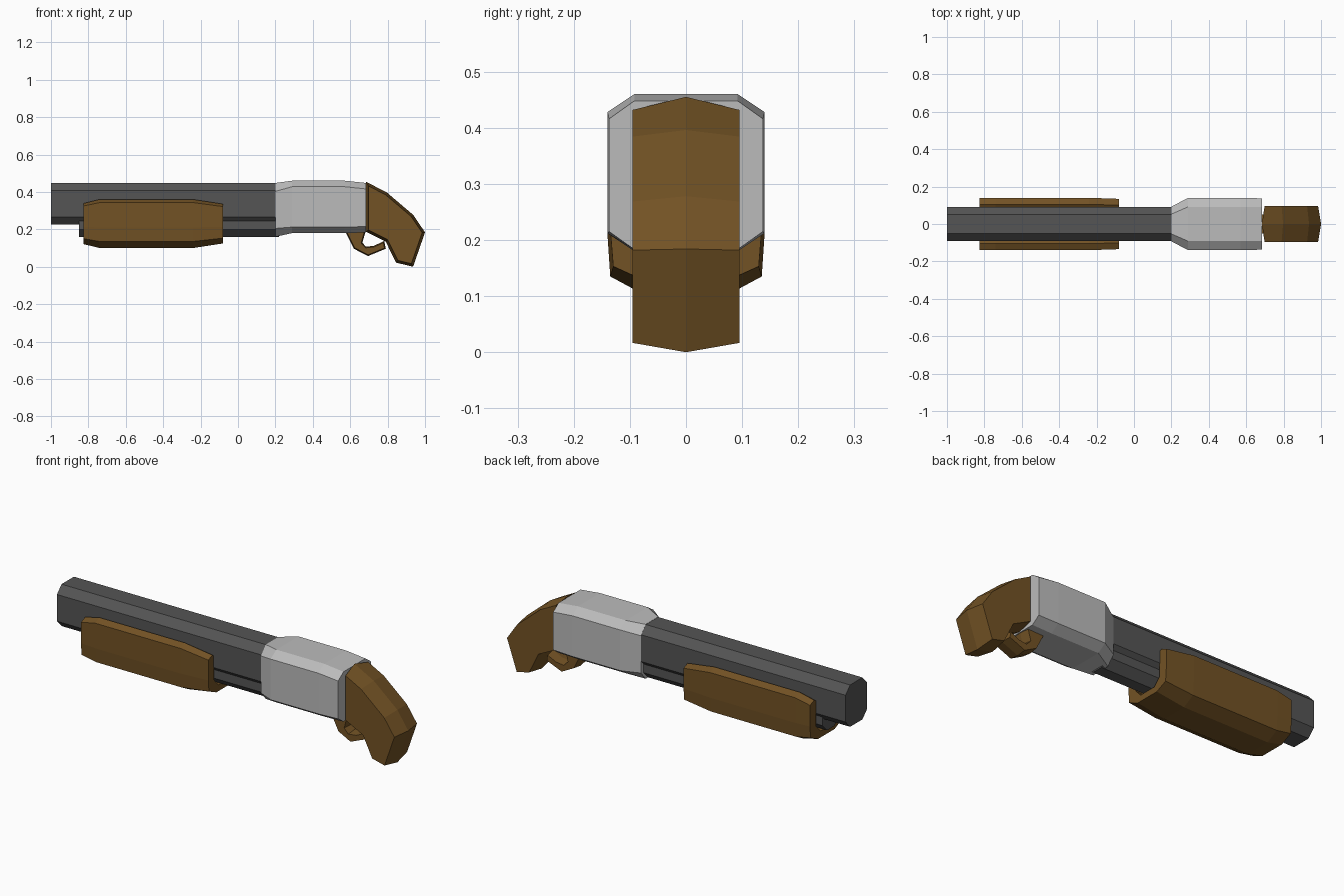
import bpy, bmesh
from mathutils import Vector

if "Cube" in bpy.data.objects:
    bpy.data.objects.remove(bpy.data.objects["Cube"])


def material(name, color):
    m = bpy.data.materials.new(name)
    m.diffuse_color = (*color, 1)
    m.use_nodes = True
    m.node_tree.nodes["Principled BSDF"].inputs["Base Color"].default_value = m.diffuse_color
    return m


wood = material("wood", (0.17, 0.085, 0.018))
dark = material("dark_steel", (0.09, 0.09, 0.09))
light = material("light_steel", (0.5, 0.5, 0.5))


def loft(name, rings, mat):
    """Bridge equal-length rings of points and cap both ends."""
    bm = bmesh.new()
    vs = [[bm.verts.new(p) for p in r] for r in rings]
    n = len(vs[0])
    for a, b in zip(vs, vs[1:]):
        for i in range(n):
            j = (i + 1) % n
            bm.faces.new((a[i], a[j], b[j], b[i]))
    bm.faces.new(vs[0])
    bm.faces.new(vs[-1][::-1])
    bmesh.ops.recalc_face_normals(bm, faces=bm.faces)
    me = bpy.data.meshes.new(name)
    bm.to_mesh(me)
    bm.free()
    me.materials.append(mat)
    ob = bpy.data.objects.new(name, me)
    bpy.context.collection.objects.link(ob)
    return ob


def mirrored(x, half):
    """Ring at x from one half of a (y, z) profile."""
    full = half + [(-y, z) for y, z in reversed(half)]
    return [(x, y, z) for y, z in full]


def chamfered(x, w, z0, z1, cy, cz):
    """Octagonal ring: half width w, bottom z0, top z1, chamfer cy by cz."""
    return mirrored(x, [(w - cy, z0), (w, z0 + cz), (w, z1 - cz), (w - cy, z1)])


def ridged(name, outline, width, bevel, mat):
    """Side outline given thickness, with a raised ridge along the middle."""
    pts = [Vector(p) for p in outline]
    n = len(pts)
    area = sum(pts[i - 1].cross(pts[i]) for i in range(n))
    sign = 1 if area > 0 else -1
    inset = []
    for i, p in enumerate(pts):
        d1 = (p - pts[i - 1]).normalized()
        d2 = (pts[(i + 1) % n] - p).normalized()
        n1 = Vector((-d1.y, d1.x)) * sign
        n2 = Vector((-d2.y, d2.x)) * sign
        inset.append(p + (n1 + n2) * bevel / (1 + n1.dot(n2)))
    rings = [[(p.x, y, p.y) for p in o]
             for y, o in ((-width, inset), (0, pts), (width, inset))]
    return loft(name, rings, mat)


# Barrel and the magazine tube beneath it
loft("barrel", [chamfered(x, 0.09, 0.225, 0.447, 0.038, 0.04) for x in (-1, 0.22)], dark)
loft("magazine_tube", [chamfered(x, 0.07, 0.158, 0.29, 0.04, 0.04) for x in (-0.85, 0.22)], dark)

# Sliding fore-end: U-shaped shell, tapered at both ends
shell = [(0.05, 0.14), (0.09, 0.19), (0.09, 0.35), (0.105, 0.36),
         (0.14, 0.343), (0.14, 0.21), (0.135, 0.135), (0.07, 0.10)]
rings = []
for x, sy, sz in ((-0.825, 0.99, 0.84), (-0.74, 1, 1), (-0.24, 1, 1), (-0.08, 0.96, 0.81)):
    rings.append(mirrored(x, [(y * sy, 0.23 + (z - 0.23) * sz) for y, z in shell]))
loft("fore_end", rings, wood)

# Receiver
loft("receiver", [
    chamfered(0.2, 0.093, 0.16, 0.448, 0.04, 0.045),
    chamfered(0.29, 0.14, 0.18, 0.46, 0.048, 0.032),
    chamfered(0.57, 0.14, 0.18, 0.46, 0.048, 0.032),
    chamfered(0.684, 0.137, 0.183, 0.448, 0.045, 0.032)], light)

# Pistol grip
ridged("grip", [(0.684, 0.187), (0.79, 0.134), (0.845, 0.022), (0.936, 0.0), (1.0, 0.184),
                (0.936, 0.278), (0.797, 0.396), (0.684, 0.455)], 0.095, 0.014, wood)

# Trigger guard
ridged("trigger_guard", [(0.57, 0.195), (0.62, 0.096), (0.695, 0.057), (0.79, 0.096),
                         (0.782, 0.138), (0.727, 0.112), (0.685, 0.107), (0.665, 0.128),
                         (0.684, 0.195)], 0.05, 0.006, wood)
